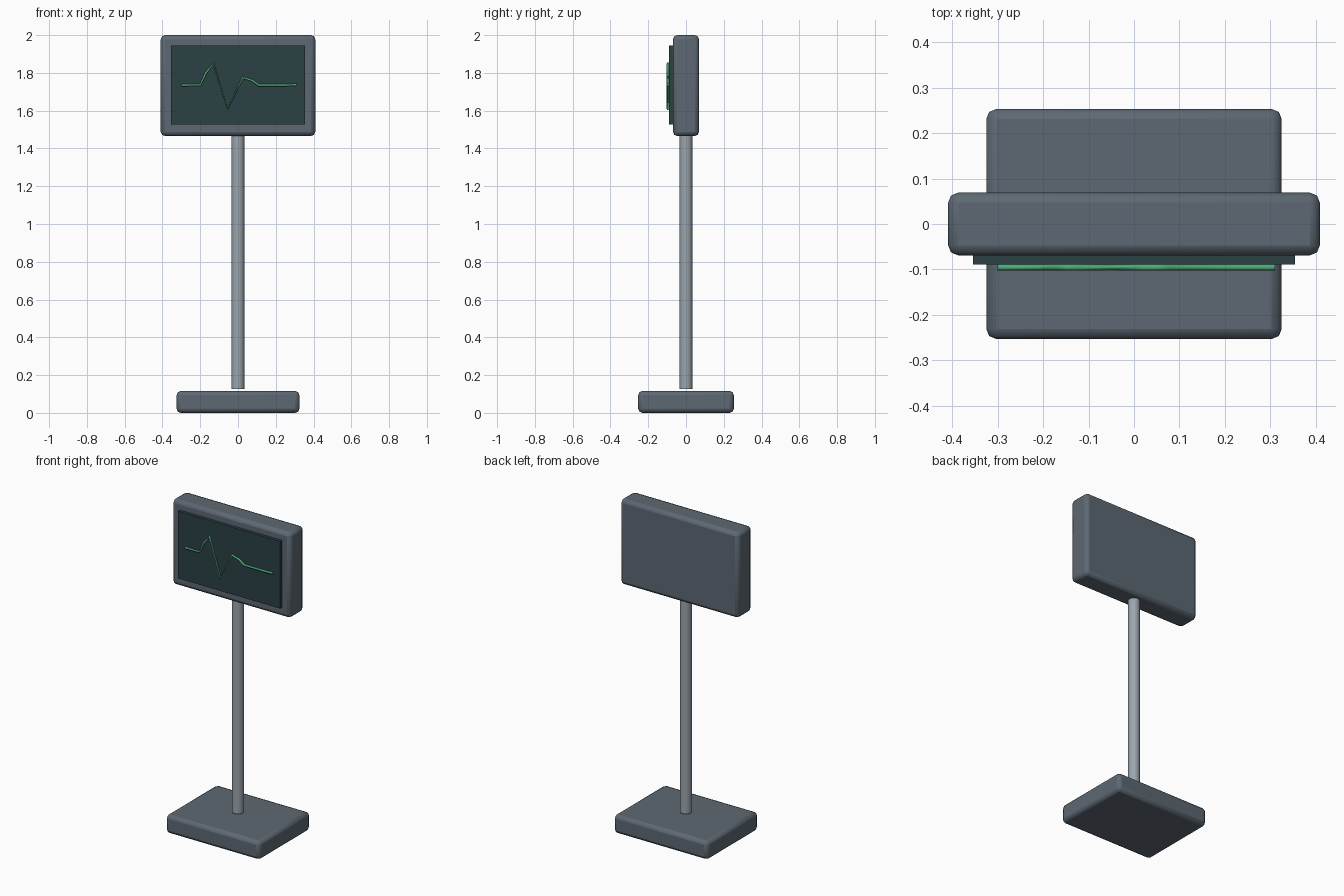
import bpy

cube = bpy.data.objects.get("Cube")
if cube:
    bpy.data.objects.remove(cube, do_unlink=True)


def material(name, rgb, metallic=0.0):
    mat = bpy.data.materials.new(name)
    mat.use_nodes = True
    mat.diffuse_color = (*rgb, 1)
    mat.node_tree.nodes["Principled BSDF"].inputs["Base Color"].default_value = (*rgb, 1)
    return mat


slate = material("slate grey", (0.11, 0.14, 0.17))
steel = material("light steel", (0.33, 0.38, 0.42))
dark_glass = material("dark teal glass", (0.025, 0.052, 0.06))
green = material("trace green", (0.08, 0.40, 0.20))


def finish(name, mat):
    obj = bpy.context.object
    obj.name = name
    obj.data.materials.append(mat)
    bpy.ops.object.shade_smooth_by_angle()
    return obj


def box(name, mat, center, size, bevel=0.0):
    """Box with optional rounded edges."""
    bpy.ops.mesh.primitive_cube_add(size=1, location=center)
    bpy.context.object.scale = size
    bpy.ops.object.transform_apply(location=False, rotation=False, scale=True)
    obj = finish(name, mat)
    if bevel:
        mod = obj.modifiers.new("rounded edges", "BEVEL")
        mod.width = bevel
        mod.segments = 2
    return obj


# Foot and pole
box("base", slate, (0, 0, 0.058), (0.65, 0.506, 0.116), 0.022)
pole_bottom, pole_top = 0.126, 1.48
bpy.ops.mesh.primitive_cylinder_add(
    vertices=24, radius=0.034, depth=pole_top - pole_bottom,
    location=(0, 0, (pole_bottom + pole_top) / 2))
finish("pole", steel)

# Monitor housing and raised screen
box("monitor_housing", slate, (0, 0, 1.733), (0.818, 0.138, 0.534), 0.022)
box("screen", dark_glass, (0, -0.074, 1.736), (0.708, 0.03, 0.42))

# Pulse trace: a thin tube running across the screen
trace = [(-0.30, 1.735), (-0.20, 1.735), (-0.17, 1.80), (-0.13, 1.85),
         (-0.055, 1.61), (0.025, 1.775), (0.075, 1.76), (0.11, 1.735),
         (0.25, 1.735), (0.31, 1.737)]
curve = bpy.data.curves.new("pulse_trace", "CURVE")
curve.dimensions = "3D"
curve.bevel_depth = 0.007
curve.bevel_resolution = 1
curve.use_fill_caps = True
spline = curve.splines.new("POLY")
spline.points.add(len(trace) - 1)
for point, (x, z) in zip(spline.points, trace):
    point.co = (x, -0.0955, z, 1)
curve.materials.append(green)
pulse = bpy.data.objects.new("pulse_trace", curve)
bpy.context.collection.objects.link(pulse)
